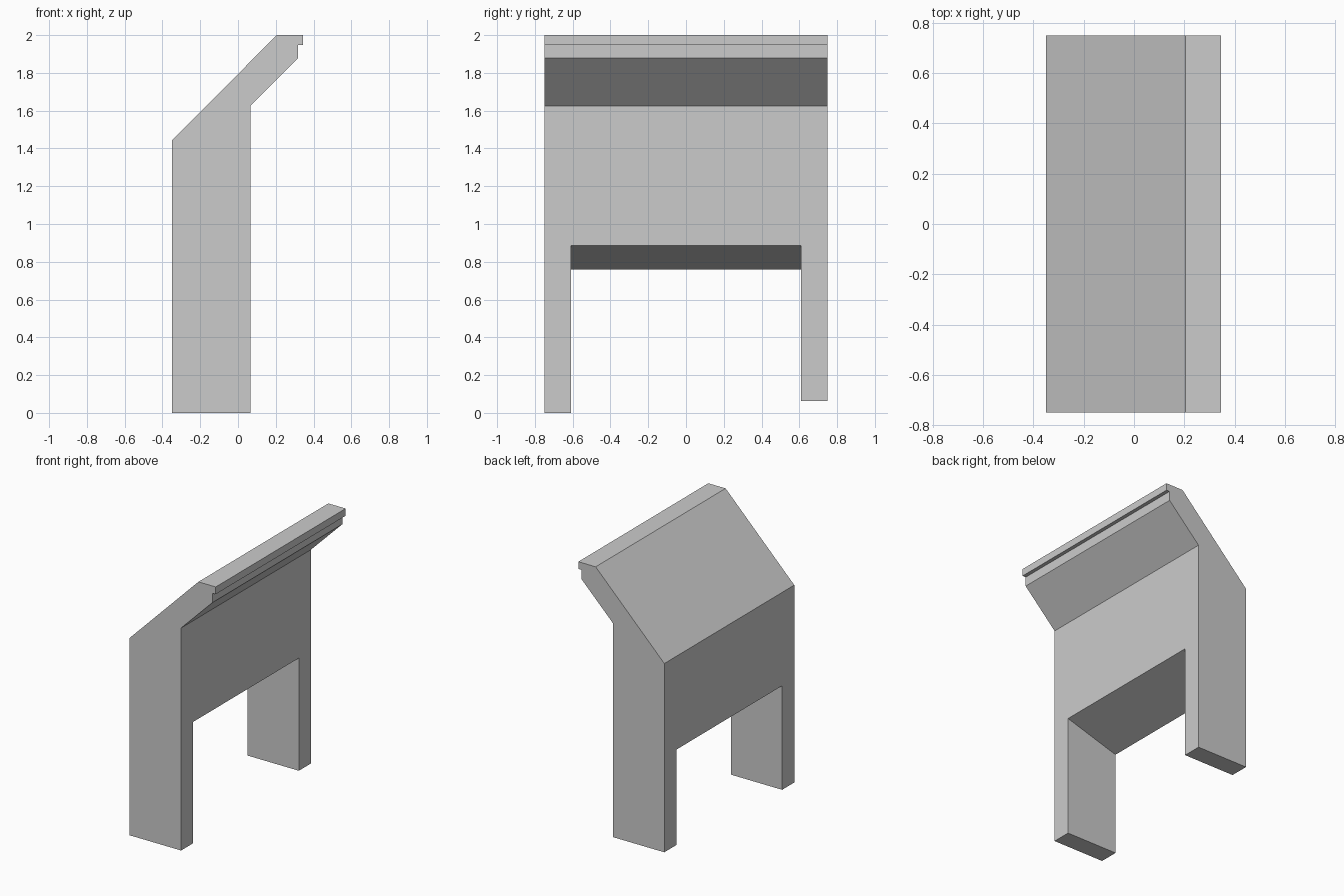
import bpy, bmesh

if "Cube" in bpy.data.objects:
    bpy.data.objects.remove(bpy.data.objects["Cube"])


def extrude_profile(name, pts, y0, y1):
    """Extrude an x-z outline along y."""
    bm = bmesh.new()
    face = bm.faces.new([bm.verts.new((x, y0, z)) for x, z in pts])
    ext = bmesh.ops.extrude_face_region(bm, geom=[face])
    moved = [v for v in ext["geom"] if isinstance(v, bmesh.types.BMVert)]
    bmesh.ops.translate(bm, verts=moved, vec=(0, y1 - y0, 0))
    bmesh.ops.recalc_face_normals(bm, faces=bm.faces)
    mesh = bpy.data.meshes.new(name)
    bm.to_mesh(mesh)
    bm.free()
    obj = bpy.data.objects.new(name, mesh)
    bpy.context.collection.objects.link(obj)
    return obj


def cut(target, cutter):
    mod = target.modifiers.new(cutter.name, 'BOOLEAN')
    mod.operation = 'DIFFERENCE'
    mod.solver = 'EXACT'
    mod.object = cutter
    cutter.hide_render = True
    cutter.hide_set(True)


# Wall with sloped top and lipped overhang
wall = extrude_profile("sloped_wall", [
    (-0.35, 0), (0.065, 0), (0.065, 1.625), (0.318, 1.878), (0.318, 1.947),
    (0.345, 1.947), (0.345, 2.0), (0.205, 2.0), (-0.35, 1.442)], -0.75, 0.75)

# Opening between the legs, with a slanted ceiling
slope = (0.886 - 0.76) / 0.415
opening = extrude_profile("opening_cutter", [
    (-0.5, -0.1), (0.2, -0.1),
    (0.2, 0.886 + 0.135 * slope), (-0.5, 0.76 - 0.15 * slope)], -0.61, 0.61)
cut(wall, opening)

# Shorter foot on the far leg
foot_trim = extrude_profile("foot_trim_cutter", [
    (-0.6, -0.2), (0.3, -0.2), (0.3, 0.063), (-0.6, 0.063)], 0.3, 1.0)
cut(wall, foot_trim)
